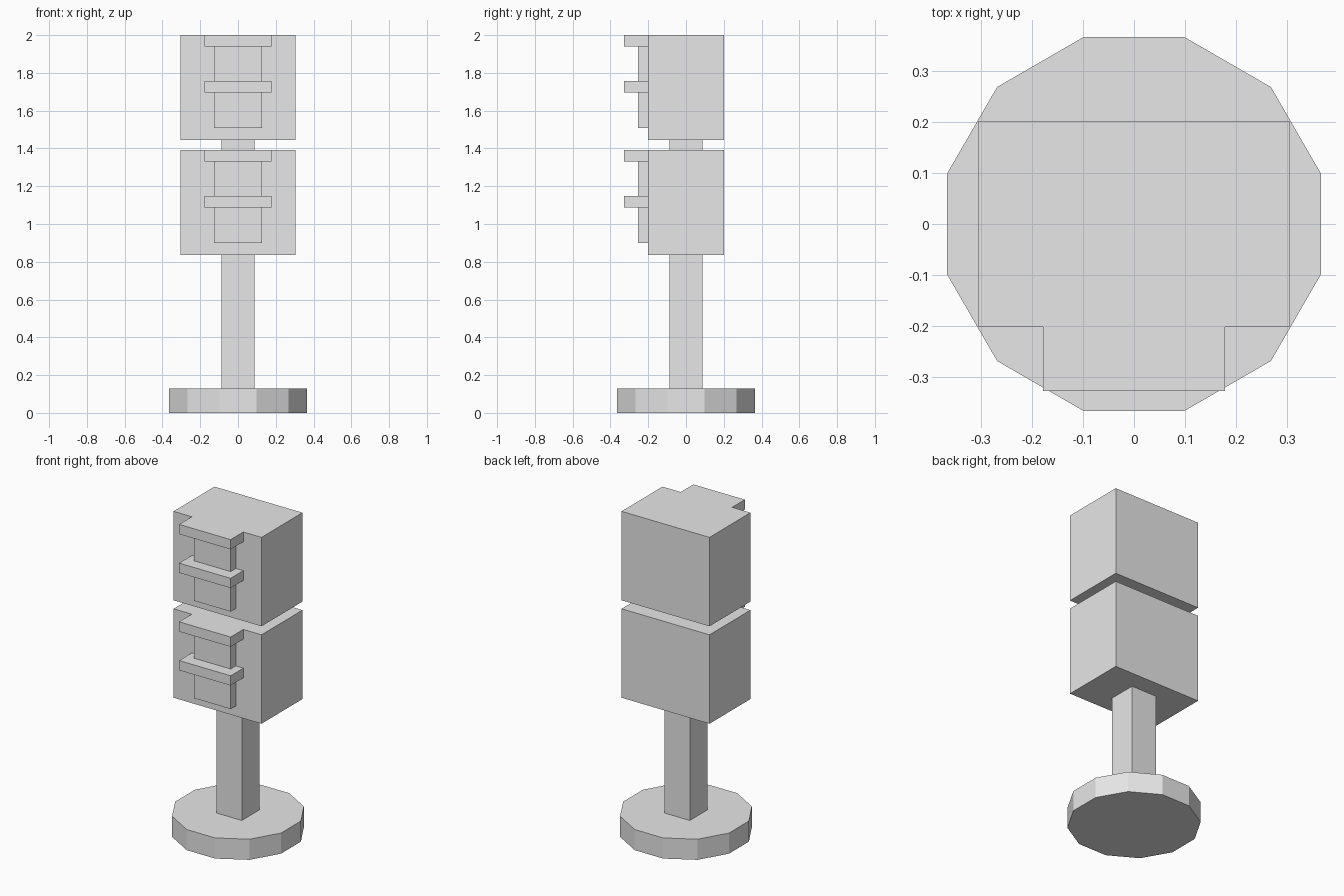
import bpy
import math

cube = bpy.data.objects.get("Cube")
if cube:
    bpy.data.objects.remove(cube, do_unlink=True)

grey = bpy.data.materials.new("light_grey")
grey.use_nodes = True
grey.diffuse_color = (0.8, 0.8, 0.8, 1)
grey.node_tree.nodes["Principled BSDF"].inputs["Base Color"].default_value = (0.8, 0.8, 0.8, 1)


def box(name, half_width, y0, y1, z0, z1):
    """Box centred on x = 0 between the given depths and heights."""
    bpy.ops.mesh.primitive_cube_add(size=1, location=(0, (y0 + y1) / 2, (z0 + z1) / 2))
    obj = bpy.context.object
    obj.name = name
    obj.scale = (2 * half_width, y1 - y0, z1 - z0)
    bpy.ops.object.transform_apply(location=False, rotation=False, scale=True)
    obj.data.materials.append(grey)
    return obj


# Twelve-sided foot, turned so a flat side faces the front
BASE_TOP = 0.129
bpy.ops.mesh.primitive_cylinder_add(
    vertices=12, radius=0.379, depth=BASE_TOP,
    location=(0, 0, BASE_TOP / 2), rotation=(0, 0, math.radians(15)))
base = bpy.context.object
base.name = "base"
base.data.materials.append(grey)

# Square post running up into the upper housing
box("post", 0.088, -0.088, 0.088, BASE_TOP, 1.5)

# Two identical signal housings, each with a lamp panel and two visors
for label, top in (("lower", 1.391), ("upper", 2.0)):
    box(label + "_housing", 0.304, -0.202, 0.202, top - 0.556, top)
    box(label + "_lamp_panel", 0.127, -0.253, -0.202, top - 0.492, top - 0.03)
    for part, drop in (("top_visor", 0), ("middle_visor", 0.242)):
        box(label + "_" + part, 0.178, -0.327, -0.202, top - drop - 0.061, top - drop)
